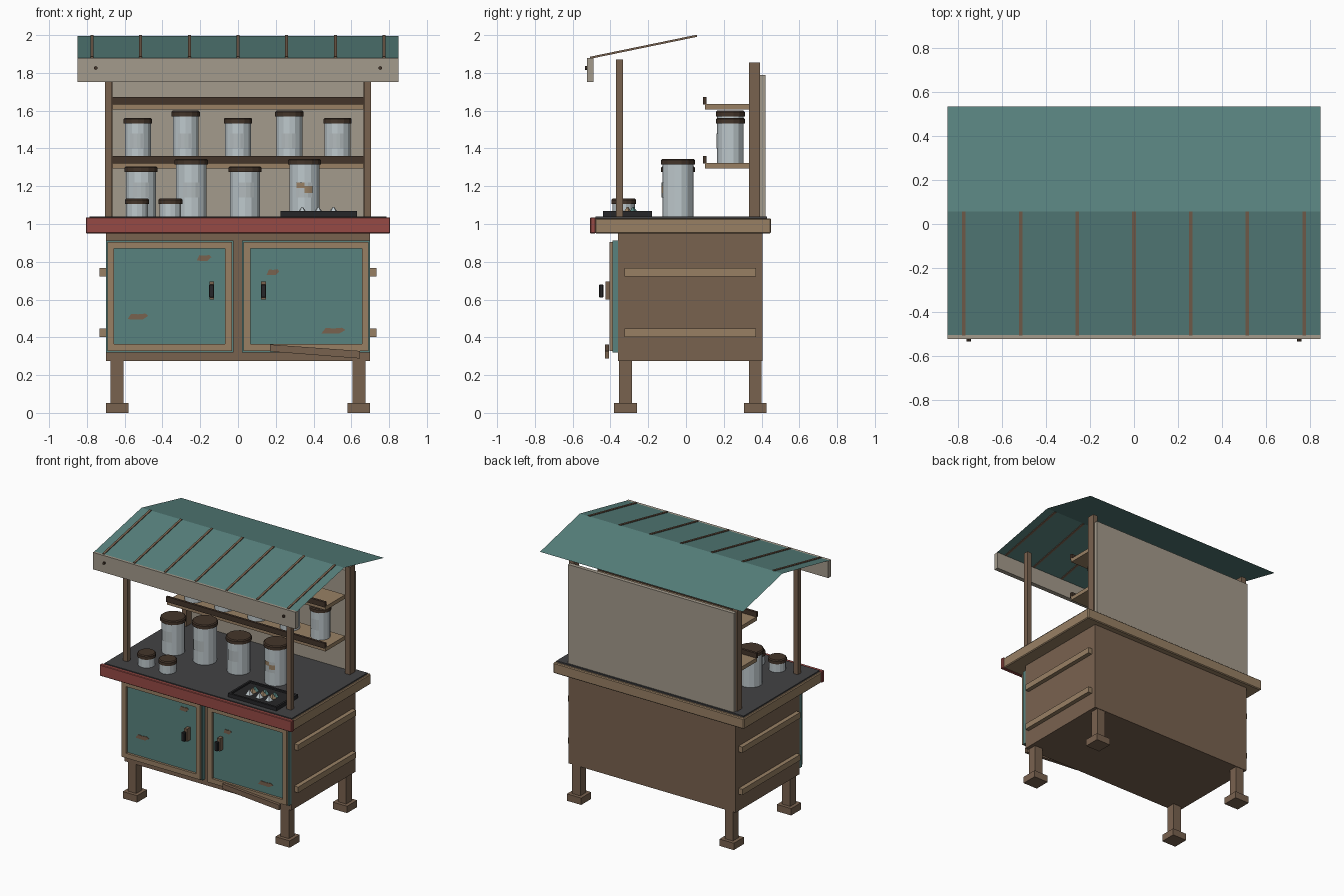
import bpy, bmesh
from math import radians, sin, cos, atan2, hypot
from mathutils import Matrix, Vector

if "Cube" in bpy.data.objects:
    bpy.data.objects.remove(bpy.data.objects["Cube"])


def material(name, r, g, b):
    def linear(c):
        c /= 255
        return c / 12.92 if c < 0.04 else ((c + 0.055) / 1.055) ** 2.4
    col = (linear(r), linear(g), linear(b), 1)
    m = bpy.data.materials.new(name)
    m.use_nodes = True
    m.diffuse_color = col
    m.node_tree.nodes["Principled BSDF"].inputs["Base Color"].default_value = col
    return m


TEAL = material("teal paint", 88, 130, 126)
WOOD = material("brown wood", 121, 98, 79)
TRIM = material("tan wood", 152, 128, 100)
RED = material("red paint", 150, 74, 69)
PANEL = material("weathered board", 164, 155, 140)
TIN = material("pale metal", 190, 200, 204)
LABEL = material("label grey", 178, 186, 188)
LID = material("dark brown", 68, 53, 42)
TOP = material("charcoal", 66, 66, 68)
BLACK = material("black iron", 38, 38, 40)


def finish(name, bm, mat):
    bmesh.ops.recalc_face_normals(bm, faces=bm.faces)
    me = bpy.data.meshes.new(name)
    bm.to_mesh(me)
    bm.free()
    me.materials.append(mat)
    ob = bpy.data.objects.new(name, me)
    bpy.context.collection.objects.link(ob)
    return ob


def box(name, mat, x, y, z, bevel=0):
    """Box from (min, max) pairs along each axis."""
    bm = bmesh.new()
    bmesh.ops.create_cube(bm, size=1)
    for v in bm.verts:
        v.co = [(p[0] + p[1]) / 2 + c * (p[1] - p[0]) for p, c in zip((x, y, z), v.co)]
    if bevel:
        bmesh.ops.bevel(bm, geom=bm.edges[:], offset=bevel, segments=1, affect='EDGES')
    return finish(name, bm, mat)


def cyl(name, mat, r, x, y, z, bevel=0, sides=14, r_top=None):
    bm = bmesh.new()
    h = z[1] - z[0]
    bmesh.ops.create_cone(bm, cap_ends=True, segments=sides, radius1=r,
                          radius2=r if r_top is None else r_top, depth=h,
                          matrix=Matrix.Translation((x, y, z[0] + h / 2)))
    if bevel:
        rim = [e for e in bm.edges if all(v.co.z > z[1] - 0.001 for v in e.verts)]
        bmesh.ops.bevel(bm, geom=rim, offset=bevel, segments=1, affect='EDGES')
    return finish(name, bm, mat)


def plate(name, mat, points, depth):
    """Polygon in world space, given thickness along y."""
    bm = bmesh.new()
    face = bm.faces.new([bm.verts.new(p) for p in points])
    out = bmesh.ops.extrude_face_region(bm, geom=[face])["geom"]
    bmesh.ops.translate(bm, vec=(0, depth, 0),
                        verts=[g for g in out if isinstance(g, bmesh.types.BMVert)])
    return finish(name, bm, mat)


def label(name, mat, r, x, y, z, start, end):
    """Curved sticker wrapped on a jar; angles in degrees from the front."""
    bm = bmesh.new()
    cols = []
    for i in range(5):
        a = radians(start + (end - start) * i / 4)
        cols.append([bm.verts.new((x + r * sin(a), y - r * cos(a), h)) for h in z])
    for a, b in zip(cols, cols[1:]):
        bm.faces.new((a[0], b[0], b[1], a[1]))
    return finish(name, bm, mat)


def jar(name, x, y, base, top, r, tag=0.12, turn=0):
    cyl(name + "_body", TIN, r, x, y, (base, top - 0.025))
    cyl(name + "_lid", LID, r * 1.1, x, y, (top - 0.03, top), 0.007)
    if tag:
        mid = base + tag
        label(name + "_label", LABEL, r + 0.004, x, y, (mid - 0.04, mid + 0.04), turn - 30, turn + 30)


# Cabinet, legs and side battens
box("cabinet", WOOD, (-.70, .70), (-.36, .405), (.275, .95))
for sx, side in ((-1, "right"), (1, "left")):
    for y, end in ((-.32, "front"), (.367, "back")):
        x = sx * .64
        box(f"{end}_{side}_leg", WOOD, (x - .034, x + .034), (y - .034, y + .034), (.04, .275))
        box(f"{end}_{side}_foot", WOOD, (x - .06, x + .06), (y - .06, y + .06), (0, .052))
    for z in (.425, .745):
        box(f"{side}_batten", TRIM, sorted((sx * .695, sx * .732)), (-.325, .37), (z - .022, z + .022))

# Doors with raised frames and handles
for side, x0, x1, hx in (("right", -.70, -.025, -.14), ("left", .022, .70, .135)):
    box(f"{side}_door", TEAL, (x0, x1), (-.388, -.36), (.32, .912))
    a, b, lo, hi, w = x0 + .008, x1 - .008, .328, .905, .036
    for k, (fx, fz) in enumerate((((a, a + w), (lo, hi)), ((b - w, b), (lo, hi)),
                                  ((a + w, b - w), (lo, lo + w)), ((a + w, b - w), (hi - w, hi)))):
        box(f"{side}_door_frame_{k}", TRIM, fx, (-.406, -.385), fz)
    box(f"{side}_handle_plate", WOOD, (hx - .012, hx + .012), (-.427, -.386), (.6, .695))
    box(f"{side}_handle_bar", BLACK, (hx - .014, hx + .014), (-.46, -.437), (.61, .68), .004)

# Worn patches on the doors
chip = ((-.055, -.014), (.025, -.016), (.055, .004), (.04, .016), (.0, .012), (-.035, .015))
for x, z, s in ((-.53, .51, 1), (-.18, .82, .7), (.185, .745, .6), (.505, .435, 1.15)):
    plate("paint_chip", WOOD, [(x + s * u, -.392, z + v) for u, v in chip], .006)

# Loose kick board
plate("loose_board", WOOD, ((.17, -.43, .325), (.645, -.43, .288), (.645, -.43, .328), (.17, -.43, .362)), .022)

# Counter
box("counter", TRIM, (-.80, .80), (-.482, .45), (.95, 1.03), .006)
box("counter_front_strip", RED, (-.806, .806), (-.508, -.478), (.95, 1.035), .004)
box("counter_surface", TOP, (-.785, .785), (-.478, .43), (1.02, 1.04))

# Posts and back board
for sx in (-1, 1):
    box("front_post", WOOD, sorted((sx * .668, sx * .704)), (-.37, -.334), (1.03, 1.872))
    box("back_post", WOOD, sorted((sx * .665, sx * .705)), (.333, .392), (1.03, 1.855))
box("back_board", PANEL, (-.695, .695), (.39, .42), (1.035, 1.79))

# Roof: thin sheet folded at the ridge
EAVE, RIDGE, REAR = Vector((0, -.515, 1.878)), Vector((0, .058, 1.996)), Vector((0, .535, 1.888))
bm = bmesh.new()
rows = [[bm.verts.new((x, p.y, p.z)) for x in (-.85, .85)] for p in (EAVE, RIDGE, REAR)]
for a, b in zip(rows, rows[1:]):
    bm.faces.new((a[0], a[1], b[1], b[0]))
finish("roof", bm, TEAL)

# Roof ribs
slope = RIDGE - EAVE
length, tilt = hypot(slope.y, slope.z), atan2(slope.z, slope.y)
for i in range(7):
    rib = box("roof_rib", WOOD, (-.008, .008), (.008, length), (-.005, .006))
    rib.rotation_euler.x = tilt
    rib.location = EAVE + Vector(((i - 3) * .258, 0, 0))

# Fascia with bolts
box("fascia", PANEL, (-.85, .85), (-.524, -.49), (1.752, 1.88))
for x in (-.753, .753):
    bolt = cyl("fascia_bolt", LID, .01, 0, 0, (0, .014), sides=8)
    bolt.rotation_euler.x = radians(90)
    bolt.location = (x, -.522, 1.826)

# Shelves with front lips
for z in (1.31, 1.622):
    box("shelf", TRIM, (-.665, .665), (.1, .335), (z - .015, z + .014))
    box("shelf_lip", LID, (-.665, .665), (.09, .108), (z + .01, z + .05))

# Jars on the shelf, on the counter, and small tins
for i, x in enumerate((-.53, -.277, 0, .272, .527)):
    jar(f"shelf_jar_{i}", x, .235, 1.324, 1.6 if i % 2 else 1.562, .07, .115, -4)
for i, (x, turn) in enumerate(((-.513, 0), (-.247, 0), (.037, 4), (.352, -2))):
    jar(f"counter_jar_{i}", x, -.043, 1.04, 1.345 if i % 2 else 1.305, .082, .14, turn)
label("torn_label", TRIM, .088, .352, -.043, (1.165, 1.2), 0, 28)
label("torn_label_corner", TRIM, .088, .352, -.043, (1.19, 1.22), -28, 0)
for x in (-.535, -.358):
    jar("small_tin", x, -.33, 1.04, 1.135, .059, 0)

# Serving tray with small pieces
box("tray", BLACK, (.225, .63), (-.44, -.18), (1.04, 1.056))
for x in ((.225, .24), (.615, .63)):
    box("tray_side", BLACK, x, (-.44, -.18), (1.05, 1.068))
for y in ((-.44, -.425), (-.195, -.18)):
    box("tray_edge", BLACK, (.225, .63), y, (1.05, 1.068))
for i, x in enumerate((.34, .425, .505)):
    for mat, dy in ((TIN, -.04), (TRIM, 0), (TEAL, .03)):
        cyl(f"tray_piece_{i}", mat, .03, x, -.31 + dy, (1.055, 1.09), sides=5, r_top=.004)
